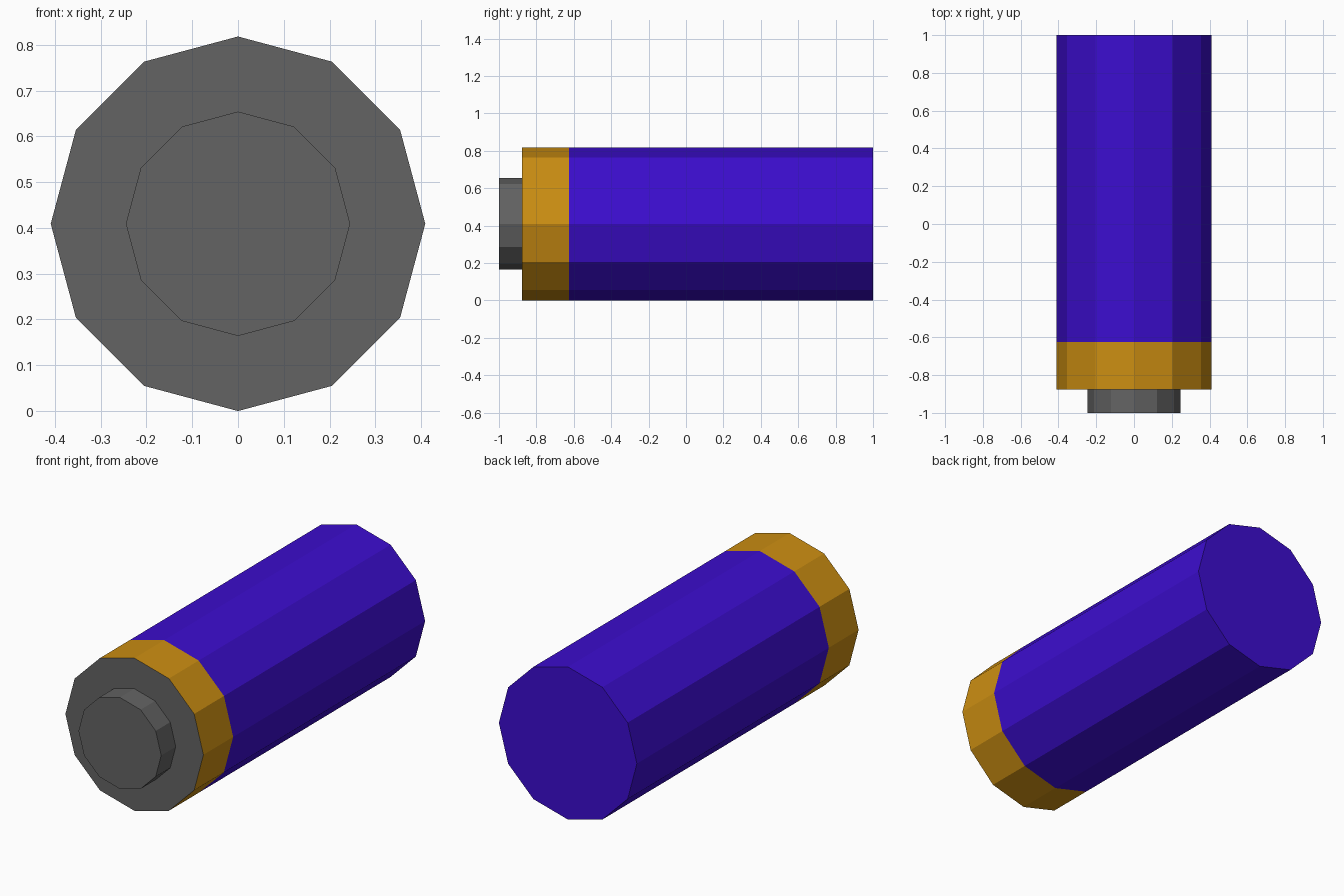
import bpy, bmesh, math

if "Cube" in bpy.data.objects:
    bpy.data.objects.remove(bpy.data.objects["Cube"])

SIDES = 12
R = 0.409          # body radius, also the height of the axis
R_TIP = 0.245


def material(name, color):
    m = bpy.data.materials.new(name)
    m.diffuse_color = (*color, 1)
    m.use_nodes = True
    m.node_tree.nodes["Principled BSDF"].inputs["Base Color"].default_value = m.diffuse_color
    return m


purple = material("deep blue violet", (0.045, 0.004, 0.62))
gold = material("copper gold", (0.60, 0.27, 0.006))
grey = material("dark grey", (0.125, 0.125, 0.125))


def lathe(name, profile, mat, close_end=False):
    """Sweep (y, radius) points, listed back to front or front to back, round the y axis."""
    bm = bmesh.new()
    rings = []
    for y, r in profile:
        rings.append([bm.verts.new((r * math.cos(a), y, R + r * math.sin(a)))
                      for a in (2 * math.pi * i / SIDES for i in range(SIDES))])
    for a, b in zip(rings, rings[1:]):
        for i in range(SIDES):
            j = (i + 1) % SIDES
            bm.faces.new((a[i], a[j], b[j], b[i]))
    if close_end:
        bm.faces.new(rings[-1])
    # Point every face outwards: away from the axis or towards its own end
    bm.normal_update()
    for f in bm.faces:
        c = f.calc_center_median()
        if abs(f.normal.y) > 0.5:
            flip = f.normal.y * c.y < 0
        else:
            flip = f.normal.x * c.x + f.normal.z * (c.z - R) < 0
        if flip:
            f.normal_flip()
    me = bpy.data.meshes.new(name)
    bm.to_mesh(me)
    bm.free()
    me.materials.append(mat)
    ob = bpy.data.objects.new(name, me)
    bpy.context.collection.objects.link(ob)
    return ob


# Long casing with closed back
lathe("casing", [(-0.625, R), (1.0, R)], purple, True)
# Coloured collar
lathe("collar", [(-0.877, R), (-0.625, R)], gold)
# Front plate stepping out to the terminal
lathe("terminal", [(-0.877, R), (-0.877, R_TIP), (-1.0, R_TIP)], grey, True)
